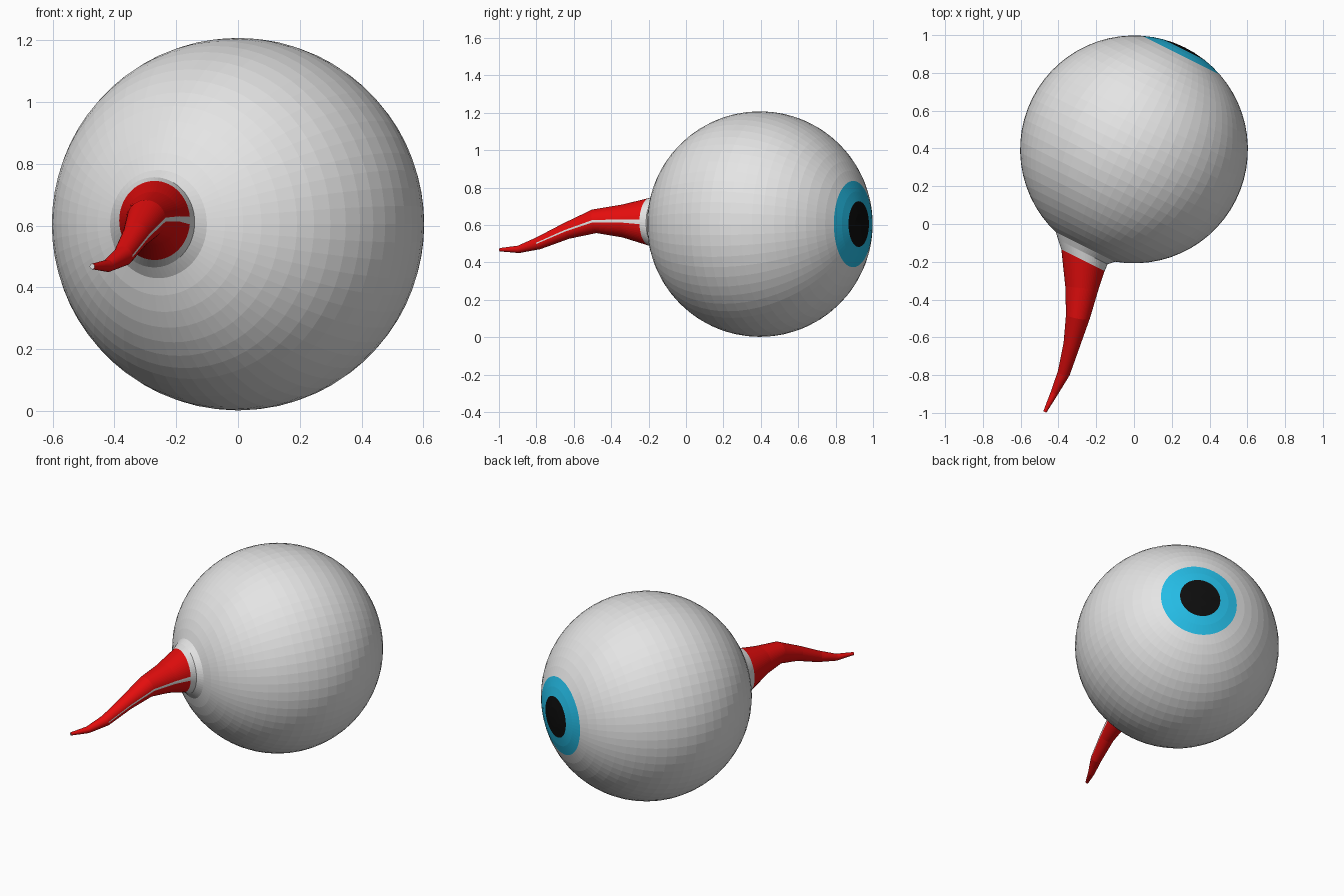
import bpy, bmesh, math
from mathutils import Vector

if "Cube" in bpy.data.objects:
    bpy.data.objects.remove(bpy.data.objects["Cube"])

SEG = 64
R = 0.603
CENTRE = Vector((0, 0.395, 0.605))
YAW = math.radians(26.5)
BACK = Vector((-math.sin(YAW), -math.cos(YAW), 0))   # from the pupil to the nerve
UP = Vector((0, 0, 1))


def material(name, rgb):
    m = bpy.data.materials.new(name)
    m.diffuse_color = (*rgb, 1)
    m.use_nodes = True
    m.node_tree.nodes["Principled BSDF"].inputs["Base Color"].default_value = m.diffuse_color
    return m


white = material("eye white", (0.78, 0.78, 0.78))
blue = material("iris blue", (0.018, 0.5, 0.78))
black = material("pupil black", (0.004, 0.004, 0.004))
red = material("nerve red", (0.78, 0.004, 0.004))


def loft(name, rings, mats, rule, start_pole=None, cap_end=False):
    """Skin rings of (centre, direction, radius); rule(ring, segment) picks the material."""
    bm = bmesh.new()
    loops = []
    for c, t, r in rings:
        t = t.normalized()
        u = UP.cross(t).normalized()
        v = t.cross(u)
        loops.append([bm.verts.new(c + (u * math.cos(a) + v * math.sin(a)) * r)
                      for a in (2 * math.pi * k / SEG for k in range(SEG))])
    if start_pole is not None:
        p = bm.verts.new(start_pole)
        for k in range(SEG):
            bm.faces.new((p, loops[0][k], loops[0][(k + 1) % SEG])).material_index = rule(0, k)
    for i in range(len(loops) - 1):
        a, b = loops[i], loops[i + 1]
        for k in range(SEG):
            n = (k + 1) % SEG
            bm.faces.new((a[k], a[n], b[n], b[k])).material_index = rule(i + 1, k)
    if cap_end:
        bm.faces.new(loops[-1]).material_index = rule(len(loops), 0)
    bmesh.ops.recalc_face_normals(bm, faces=bm.faces)
    me = bpy.data.meshes.new(name)
    bm.to_mesh(me)
    bm.free()
    for m in mats:
        me.materials.append(m)
    ob = bpy.data.objects.new(name, me)
    bpy.context.collection.objects.link(ob)
    return ob


# Eyeball: sphere with its poles on the gaze axis, pupil and iris as coloured rings
nerve_root = Vector((-0.27, -0.192, 0.617))
ball = []
for i in range(1, 30):
    a = math.radians(5.625 * i)
    if i == 2:
        a = math.radians(11.7)                       # pupil edge
    ball.append((CENTRE - BACK * R * math.cos(a), BACK, R * math.sin(a)))
# Collar flaring out of the back of the ball
ball.append((CENTRE + BACK * 0.607 + UP * 0.006, BACK, 0.146))
ball.append((nerve_root, BACK, 0.128))
loft("eyeball", ball, [white, blue, black],
     lambda i, k: 2 if i < 2 else 1 if i < 4 else 0,
     start_pole=CENTRE - BACK * R)

# Optic nerve: tapering, drooping tail
path = [(nerve_root, 0.128),
        (Vector((-0.276, -0.34, 0.622)), 0.088),
        (Vector((-0.297, -0.49, 0.620)), 0.064),
        (Vector((-0.330, -0.64, 0.568)), 0.044),
        (Vector((-0.372, -0.79, 0.502)), 0.033),
        (Vector((-0.422, -0.895, 0.470)), 0.020),
        (Vector((-0.472, -0.995, 0.468)), 0.009)]
tail = []
for i, (c, r) in enumerate(path):
    if i == 0:
        t = BACK
    else:
        t = path[min(i + 1, len(path) - 1)][0] - path[i - 1][0]
    tail.append((c, t, r))


# Pale stripe along the right side, fading out before the tip; pale tip
def nerve_rule(i, k):
    if i == len(path):
        return 1
    return 1 if i <= 4 and k in (0, SEG - 1) else 0


loft("optic_nerve", tail, [red, white], nerve_rule, cap_end=True)
